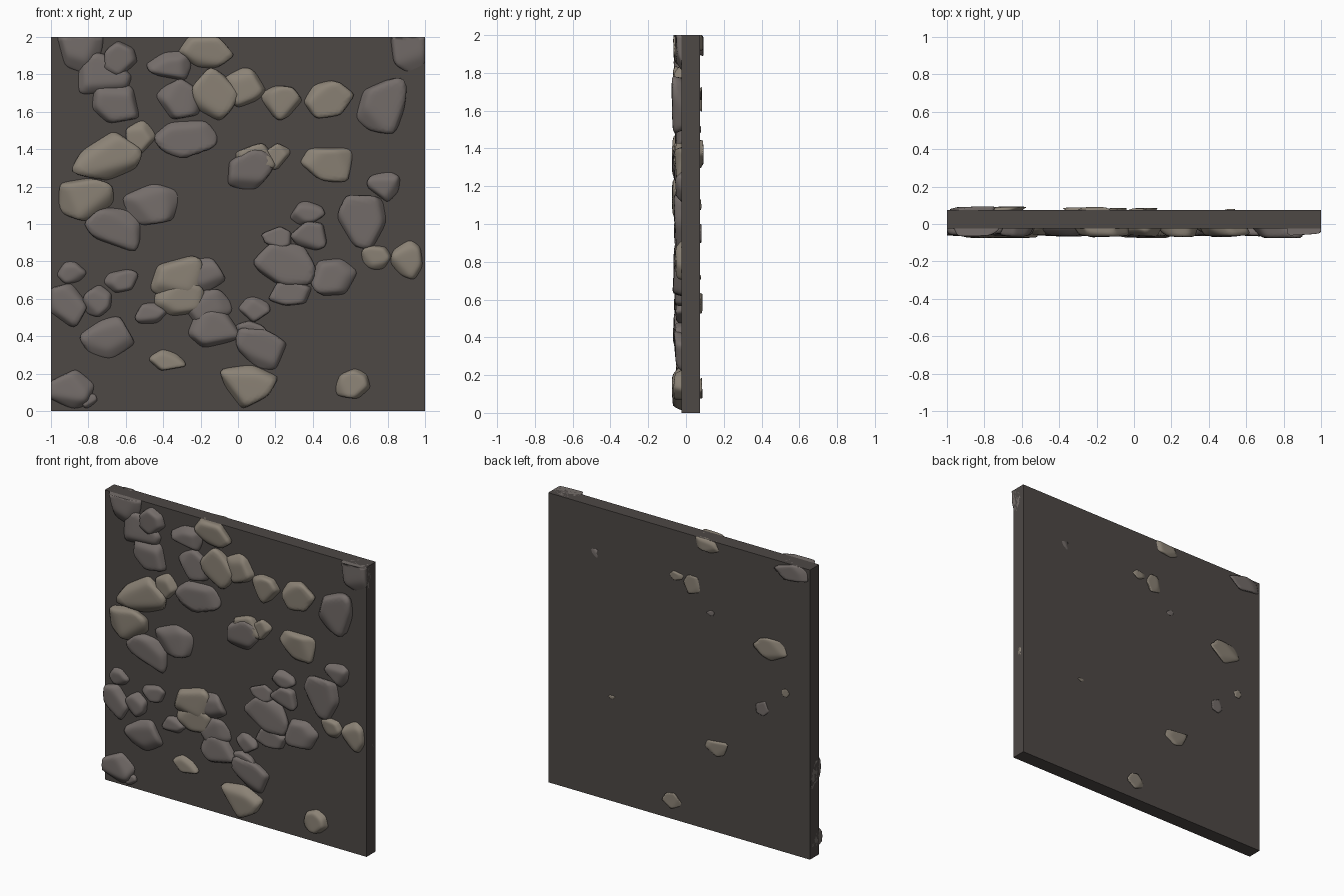
import bpy, bmesh, math, random
from mathutils import Vector

random.seed(7)

def material(name, rgb):
    m = bpy.data.materials.new(name)
    m.diffuse_color = (*rgb, 1)
    return m

MORTAR = material("mortar", (0.075, 0.065, 0.06))
WARM = material("warm_stone", (0.26, 0.225, 0.18))
COOL = material("cool_stone", (0.175, 0.152, 0.143))

def rock(name, x, z, w, h, mat, y=0.0, depth=0.07, sides=7):
    """Rounded polyhedral stone fitted to a width and height, trimmed at the wall edges."""
    planes = [(Vector((0.1 * random.uniform(-1, 1), s, 0.1 * random.uniform(-1, 1))).normalized(), 0.85)
              for s in (-1, 1)]
    start = random.uniform(0, math.tau)
    for i in range(sides):
        a = start + (i + random.uniform(-0.28, 0.28)) * math.tau / sides
        n = Vector((math.cos(a), random.uniform(-0.45, 0.45), math.sin(a)))
        planes.append((n.normalized(), random.uniform(0.85, 1.05)))
    for i in range(4):
        a = random.uniform(0, math.tau)
        n = Vector((math.cos(a), random.choice((-1, 1)), math.sin(a)))
        planes.append((n.normalized(), random.uniform(0.9, 1.05)))
    bm = bmesh.new()
    bmesh.ops.create_icosphere(bm, subdivisions=4, radius=1)
    for v in bm.verts:
        d = v.co.normalized()
        v.co = d * sum(max(0, n.dot(d) / r) ** 14 for n, r in planes) ** (-1 / 14)
    # fit to the wanted box
    box = [(min(v.co[k] for v in bm.verts), max(v.co[k] for v in bm.verts)) for k in range(3)]
    for v in bm.verts:
        t = [(v.co[k] - lo) / (hi - lo) - 0.5 for k, (lo, hi) in enumerate(box)]
        v.co = (max(-1, min(1, x + t[0] * w)), y + t[1] * 2 * depth, max(0, min(2, z + t[2] * h)))
    me = bpy.data.meshes.new(name)
    bm.to_mesh(me)
    bm.free()
    me.polygons.foreach_set("use_smooth", [True] * len(me.polygons))
    me.materials.append(mat)
    ob = bpy.data.objects.new(name, me)
    bpy.context.collection.objects.link(ob)

# wall slab
bpy.ops.mesh.primitive_cube_add(size=1, location=(0, 0.025, 1))
slab = bpy.context.object
slab.name = "wall_slab"
slab.scale = (2, 0.1, 2)
slab.data.materials.append(MORTAR)

# stones: x, z, width, height
warm = [(-.18, 1.94, .31, .24), (-.12, 1.68, .25, .31), (.05, 1.72, .25, .23), (.24, 1.65, .24, .19),
        (.48, 1.67, .28, .21), (-.70, 1.37, .37, .27), (-.52, 1.46, .16, .19), (.08, 1.34, .25, .18),
        (.21, 1.36, .14, .14), (.47, 1.32, .29, .19), (-.81, 1.13, .30, .24), (.75, .83, .18, .15),
        (.91, .82, .20, .23), (-.33, .72, .31, .24), (-.30, .58, .32, .22), (-.38, .28, .20, .13),
        (.06, .13, .31, .26), (.63, .15, .22, .17)]
cool = [(-.86, 1.94, .28, .28), (-.62, 1.89, .19, .19), (-.71, 1.80, .35, .23), (-.65, 1.65, .30, .23),
        (-.37, 1.84, .24, .18), (-.31, 1.66, .28, .23), (.75, 1.63, .30, .30), (.92, 1.94, .22, .28),
        (-.28, 1.46, .34, .21), (.06, 1.28, .25, .24), (.79, 1.20, .20, .17), (.67, 1.01, .28, .29),
        (-.46, 1.12, .31, .25), (-.66, .97, .32, .25), (.37, 1.06, .19, .16), (.38, .94, .20, .16),
        (.21, .92, .17, .13), (.25, .78, .33, .24), (.50, .73, .28, .26), (.29, .63, .25, .14),
        (-.90, .73, .19, .14), (-.92, .57, .26, .24), (-.75, .59, .18, .17), (-.63, .69, .19, .16),
        (-.70, .39, .29, .23), (-.18, .73, .22, .20), (-.45, .52, .20, .16), (-.17, .55, .28, .20),
        (-.13, .44, .29, .23), (.08, .55, .19, .15), (.08, .42, .18, .14), (.13, .33, .28, .23),
        (-.90, .11, .30, .22), (-.80, .06, .10, .09)]
for label, stones, mat, base in (("warm_stone", warm, WARM, .06), ("cool_stone", cool, COOL, .056)):
    for i, (x, z, w, h) in enumerate(stones):
        depth = min(.088, base + .1 * (min(w, h) - .14) + random.uniform(-.006, .006))
        rock(f"{label}_{i + 1}", x, z, w, h, mat, 0, depth, random.choice((6, 7)))

# tips of the stones that break through the back face
tips = [(-.22, 1.96, .20, .09), (-.86, 1.95, .25, .12), (-.11, 1.66, .14, .13), (.02, 1.69, .11, .08),
        (-.70, 1.37, .25, .15), (-.64, .95, .10, .10), (-.81, 1.10, .07, .06), (-.29, .58, .18, .11),
        (.05, .13, .15, .11), (.51, .72, .06, .03), (-.24, 1.50, .06, .04)]
for i, (x, z, w, h) in enumerate(tips):
    rock(f"back_tip_{i + 1}", x, z, w, h, WARM if i not in (1, 5, 10) else COOL, .07, .006 + .07 * w, 5)
